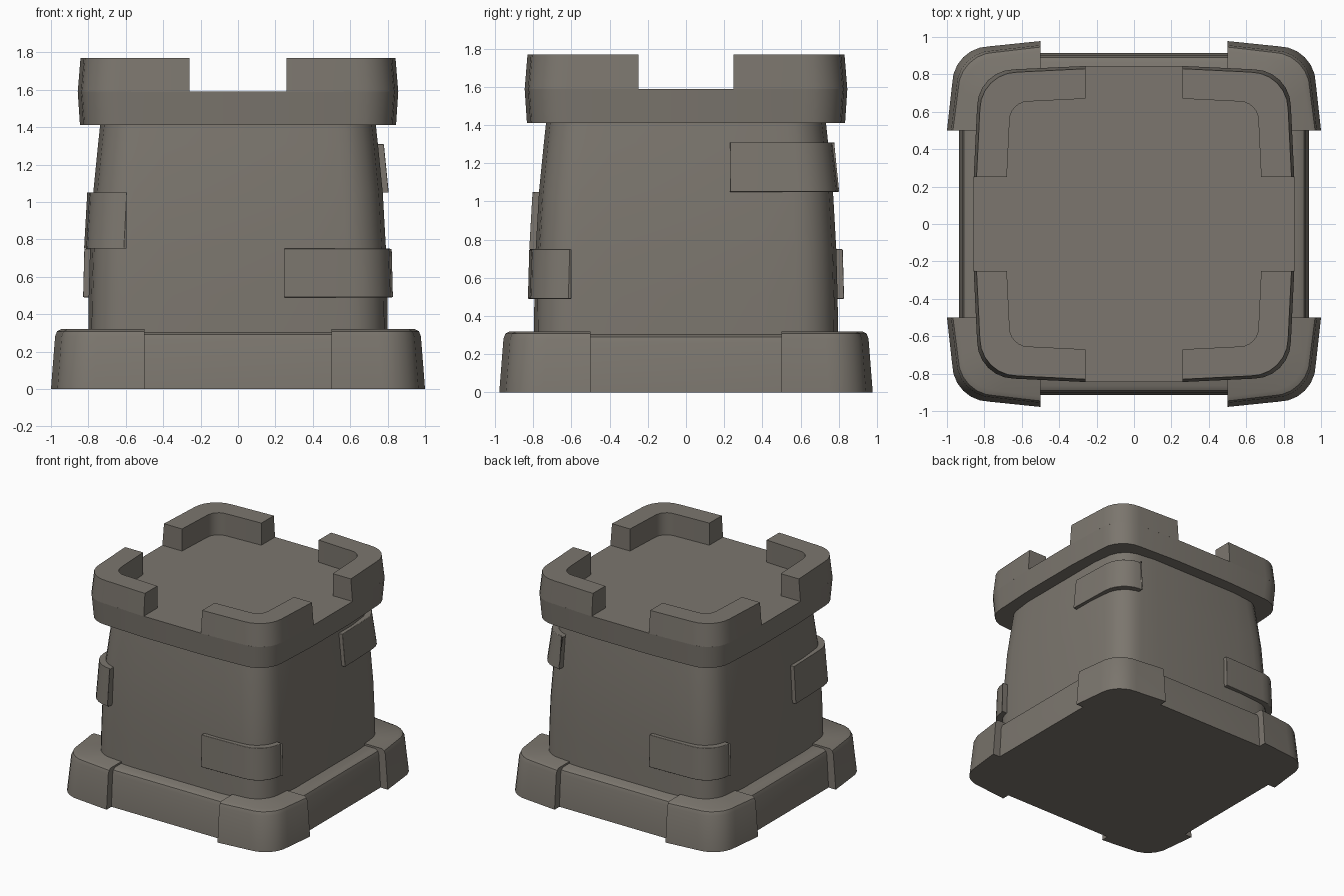
import bpy, bmesh, math

if "Cube" in bpy.data.objects:
    bpy.data.objects.remove(bpy.data.objects["Cube"])

stone = bpy.data.materials.new("warm_grey_stone")
stone.diffuse_color = (0.20, 0.182, 0.156, 1)
stone.use_nodes = True
stone.node_tree.nodes["Principled BSDF"].inputs["Base Color"].default_value = stone.diffuse_color


def quarter(hx, hy, r, bow, mx, my, n=6):
    """Outline of the +x +y corner from (hx, my) round to (mx, hy); sides bow inward at the corner."""
    pts = [(hx, my)]
    cx, cy = hx - bow - r, hy - bow - r
    for i in range(n + 1):
        a = math.pi / 2 * i / n
        pts.append((cx + r * math.cos(a), cy + r * math.sin(a)))
    return pts + [(mx, hy)]


def full(q):
    """Mirror a corner outline into a complete closed ring."""
    f = lambda sx, sy: [(x * sx, y * sy) for x, y in q]
    return f(1, 1) + f(-1, 1)[::-1] + f(-1, -1) + f(1, -1)[::-1]


def loft(name, rings, sx=1, sy=1, bevel=0, angle=35):
    """Skin a stack of (z, outline) rings and cap both ends."""
    bm = bmesh.new()
    loops = [[bm.verts.new((x * sx, y * sy, z)) for x, y in ring] for z, ring in rings]
    n = len(loops[0])
    for a, b in zip(loops, loops[1:]):
        for i in range(n):
            j = (i + 1) % n
            bm.faces.new((a[i], a[j], b[j], b[i]))
    bm.faces.new(loops[0])
    bm.faces.new(loops[-1])
    bmesh.ops.recalc_face_normals(bm, faces=bm.faces)
    me = bpy.data.meshes.new(name)
    bm.to_mesh(me)
    bm.free()
    me.materials.append(stone)
    ob = bpy.data.objects.new(name, me)
    bpy.context.collection.objects.link(ob)
    if bevel:
        m = ob.modifiers.new("round_edges", 'BEVEL')
        m.width, m.segments = bevel, 3
        m.limit_method, m.angle_limit = 'ANGLE', math.radians(40)
    bpy.ops.object.select_all(action='DESELECT')
    ob.select_set(True)
    bpy.context.view_layer.objects.active = ob
    bpy.ops.object.shade_smooth_by_angle(angle=math.radians(angle))
    return ob


CORNERS = {"front_left": (-1, -1), "front_right": (1, -1),
           "back_left": (-1, 1), "back_right": (1, 1)}

# Base plinth
loft("base_plinth", [(z, full(quarter(0.935 - d, 0.915 - d, 0.25, 0.01, 0.5, 0.5)))
                     for z, d in ((0, 0), (0.26, 0.015), (0.29, 0.025), (0.305, 0.05))])

# Base corner blocks
for cname, (sx, sy) in CORNERS.items():
    loft("base_corner_" + cname,
         [(z, quarter(1.0 - d, 0.978 - d, 0.2, 0.028, 0.5, 0.5) + [(0.5, 0.5)])
          for z, d in ((0, 0), (0.28, 0.022), (0.308, 0.032), (0.32, 0.055))], sx, sy)

# Tower body, tapering towards the top
BODY = [(0.2, 0.802), (0.5, 0.798), (0.75, 0.791), (1.05, 0.774), (1.31, 0.748), (1.43, 0.735)]
loft("tower_body", [(z, full(quarter(h, h - 0.004, 0.2, 0.015, 0.4, 0.4))) for z, h in BODY])


def body_half(z):
    for (z0, h0), (z1, h1) in zip(BODY, BODY[1:]):
        if z <= z1:
            return h0 + (h1 - h0) * (z - z0) / (z1 - z0)


# Raised bricks wrapping the tower corners: (corner, bottom, top, x end, y end)
for cname, z0, z1, xe, ye in (("front_right", 0.49, 0.75, 0.245, 0.60),
                              ("front_left", 0.75, 1.05, 0.595, 0.24),
                              ("back_left", 0.49, 0.75, 0.245, 0.60),
                              ("back_right", 1.05, 1.31, 0.58, 0.23)):
    rings = []
    for z in (z0, z1):
        h = body_half(z)
        outer = quarter(h + 0.032, h + 0.03, 0.2, 0.012, xe, ye)
        inner = quarter(h - 0.05, h - 0.05, 0.15, 0.012, xe, ye)
        rings.append((z, outer + inner[::-1]))
    loft("brick_" + cname, rings, *CORNERS[cname], bevel=0.02)

# Crown slab
loft("crown_floor", [(z, full(quarter(h, h - 0.012, 0.2, 0.018, 0.255, 0.25)))
                     for z, h in ((1.41, 0.845), (1.59, 0.857))])

# Corner battlements
for cname, (sx, sy) in CORNERS.items():
    inner = quarter(0.68, 0.67, 0.1, 0.015, 0.258, 0.25)[::-1]
    loft("battlement_" + cname,
         [(z, quarter(h, h - 0.012, 0.2, 0.018, 0.258, 0.25) + inner)
          for z, h in ((1.588, 0.857), (1.77, 0.842))], sx, sy)
